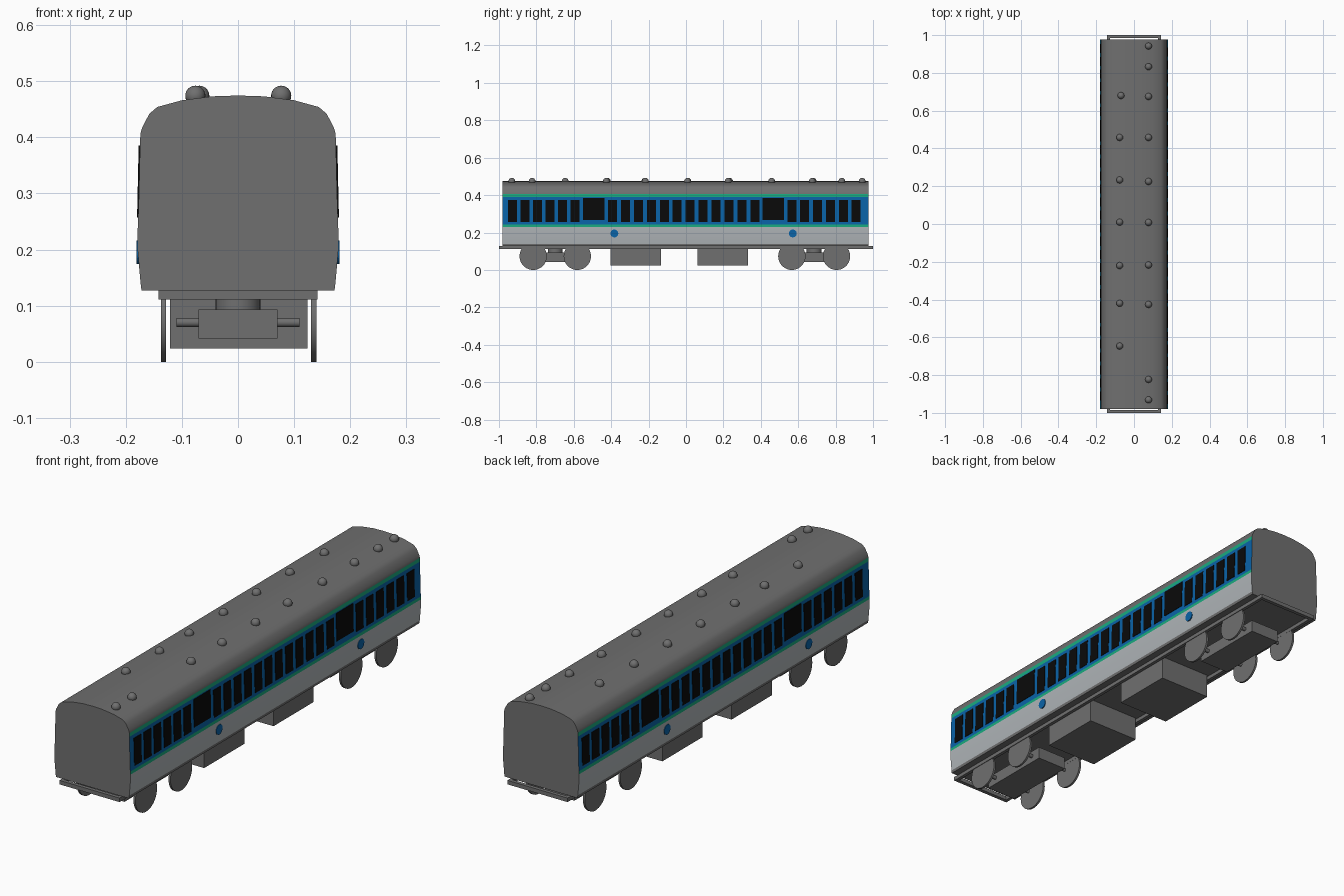
import bpy, bmesh, math
from mathutils import Matrix

if "Cube" in bpy.data.objects:
    bpy.data.objects.remove(bpy.data.objects["Cube"])


def material(name, rgb):
    m = bpy.data.materials.new(name)
    m.diffuse_color = (*rgb, 1)
    m.use_nodes = True
    m.node_tree.nodes["Principled BSDF"].inputs["Base Color"].default_value = m.diffuse_color
    return m


GREY = material("dark grey", (0.16, 0.16, 0.16))
SILVER = material("light grey", (0.43, 0.46, 0.48))
BLUE = material("blue", (0.003, 0.125, 0.39))
GREEN = material("green", (0.01, 0.40, 0.21))
BLACK = material("black", (0.003, 0.003, 0.003))


def finish(name, bm, mats, smooth=False):
    bmesh.ops.recalc_face_normals(bm, faces=bm.faces)
    me = bpy.data.meshes.new(name)
    bm.to_mesh(me)
    bm.free()
    ob = bpy.data.objects.new(name, me)
    bpy.context.collection.objects.link(ob)
    for m in mats:
        me.materials.append(m)
    if smooth:
        bpy.ops.object.select_all(action='DESELECT')
        ob.select_set(True)
        bpy.context.view_layer.objects.active = ob
        bpy.ops.object.shade_smooth_by_angle(angle=math.radians(35))
    return ob


def add_box(bm, x0, x1, y0, y1, z0, z1):
    mat = Matrix.Translation(((x0 + x1) / 2, (y0 + y1) / 2, (z0 + z1) / 2)) @ \
        Matrix.Diagonal((x1 - x0, y1 - y0, z1 - z0, 1))
    bmesh.ops.create_cube(bm, size=1, matrix=mat)


def add_cyl(bm, centre, r, depth, axis='X', seg=32):
    mat = Matrix.Translation(centre)
    if axis == 'X':
        mat = mat @ Matrix.Rotation(math.pi / 2, 4, 'Y')
    bmesh.ops.create_cone(bm, cap_ends=True, segments=seg, radius1=r, radius2=r,
                          depth=depth, matrix=mat)


# Carriage body: half cross-section (x, z), mirrored and extruded along y
half = [(0.172, 0.127), (0.1735, 0.139), (0.179, 0.2), (0.179, 0.23), (0.1785, 0.243),
        (0.1765, 0.3), (0.1745, 0.39), (0.174, 0.406), (0.171, 0.417), (0.158, 0.442),
        (0.144, 0.454), (0.1, 0.466), (0.046, 0.473), (0, 0.4745)]
profile = half + [(-x, z) for x, z in reversed(half[:-1])]
Y0, Y1 = -0.98, 0.976
bm = bmesh.new()
face = bm.faces.new([bm.verts.new((x, Y0, z)) for x, z in profile])
ext = bmesh.ops.extrude_face_region(bm, geom=[face], use_keep_orig=True)
bmesh.ops.translate(bm, verts=[g for g in ext["geom"] if isinstance(g, bmesh.types.BMVert)],
                    vec=(0, Y1 - Y0, 0))
bm.normal_update()
# Stripes by height on the side walls
bands = [(0.139, 0.23, 1), (0.23, 0.243, 3), (0.243, 0.39, 2), (0.39, 0.406, 3)]
for f in bm.faces:
    c = f.calc_center_median()
    if abs(c.x) > 0.17:
        for lo, hi, idx in bands:
            if lo < c.z < hi:
                f.material_index = idx
finish("carriage_body", bm, [GREY, SILVER, BLUE, GREEN], True)

# Windows: (first y, pitch, count, width, low z, high z); left side is turned half round
groups = [(-0.952, 0.0667, 6, 0.048, 0.257, 0.374),
          (-0.55, 1, 1, 0.113, 0.267, 0.385),
          (-0.417, 0.0692, 12, 0.048, 0.257, 0.374),
          (0.41, 1, 1, 0.113, 0.267, 0.385),
          (0.542, 0.0688, 6, 0.048, 0.257, 0.374)]
for side, label in ((1, "right"), (-1, "left")):
    bm = bmesh.new()
    for start, pitch, n, w, lo, hi in groups:
        for i in range(n):
            y = start + i * pitch
            add_box(bm, 0.171, 0.1785, y, y + w, lo, hi)
    # lean the plates to follow the wall
    for v in bm.verts:
        v.co.x += (0.32 - v.co.z) * 0.022
    if side < 0:
        bmesh.ops.rotate(bm, verts=bm.verts, matrix=Matrix.Rotation(math.pi, 3, 'Z'))
    finish(label + "_windows", bm, [BLACK])

    # Round side badges, plain discs
    bm = bmesh.new()
    for y in (-0.383, 0.571):
        add_cyl(bm, (0.1785 * side, y * side, 0.195), 0.021, 0.005, seg=24)
    finish(label + "_round_plates", bm, [BLUE])

# Underframe ring with end sills
bm = bmesh.new()
for s in (-1, 1):
    add_box(bm, min(s * 0.142, s * 0.128), max(s * 0.142, s * 0.128), -1, 1, 0.111, 0.128)
    add_box(bm, -0.128, 0.128, min(s, s * 0.984), max(s, s * 0.984), 0.111, 0.128)
finish("underframe", bm, [GREY])

# Equipment boxes below the floor
for name, a, b in (("front_equipment_box", -0.405, -0.134), ("rear_equipment_box", 0.062, 0.332)):
    bm = bmesh.new()
    add_box(bm, -0.121, 0.124, a, b, 0.024, 0.13)
    finish(name, bm, [GREY])

# Bogies: frame block, pivot, axles and wheels
for name, ya, yb in (("front", -0.817, -0.581), ("rear", 0.566, 0.805)):
    mid = (ya + yb) / 2
    bm = bmesh.new()
    add_box(bm, -0.07, 0.07, mid - 0.165, mid + 0.165, 0.041, 0.093)
    finish(name + "_bogie_frame", bm, [GREY])
    bm = bmesh.new()
    add_cyl(bm, (0, mid, 0.11), 0.04, 0.04, 'Z')
    finish(name + "_bogie_pivot", bm, [GREY], True)
    bm = bmesh.new()
    for y in (ya, yb):
        add_cyl(bm, (0, y, 0.07), 0.008, 0.22, seg=16)
    finish(name + "_axles", bm, [GREY], True)
    bm = bmesh.new()
    for y in (ya, yb):
        for x in (-0.133, 0.135):
            add_cyl(bm, (x, y, 0.073), 0.073, 0.009, seg=40)
    finish(name + "_wheels", bm, [GREY], True)

# Roof vents in two rows
rows = {0.077: (0.942, 0.833, 0.675, 0.458, 0.225, 0.008, -0.217, -0.426, -0.823, -0.931),
        -0.076: (0.68, 0.458, 0.233, 0.01, -0.22, -0.42, -0.646)}
bm = bmesh.new()
for x, ys in rows.items():
    for y in ys:
        xx = -0.069 if y == 0.68 else x
        bmesh.ops.create_uvsphere(bm, u_segments=20, v_segments=12, radius=0.018,
                                  matrix=Matrix.Translation((xx, y, 0.474)))
finish("roof_vents", bm, [GREY], True)
